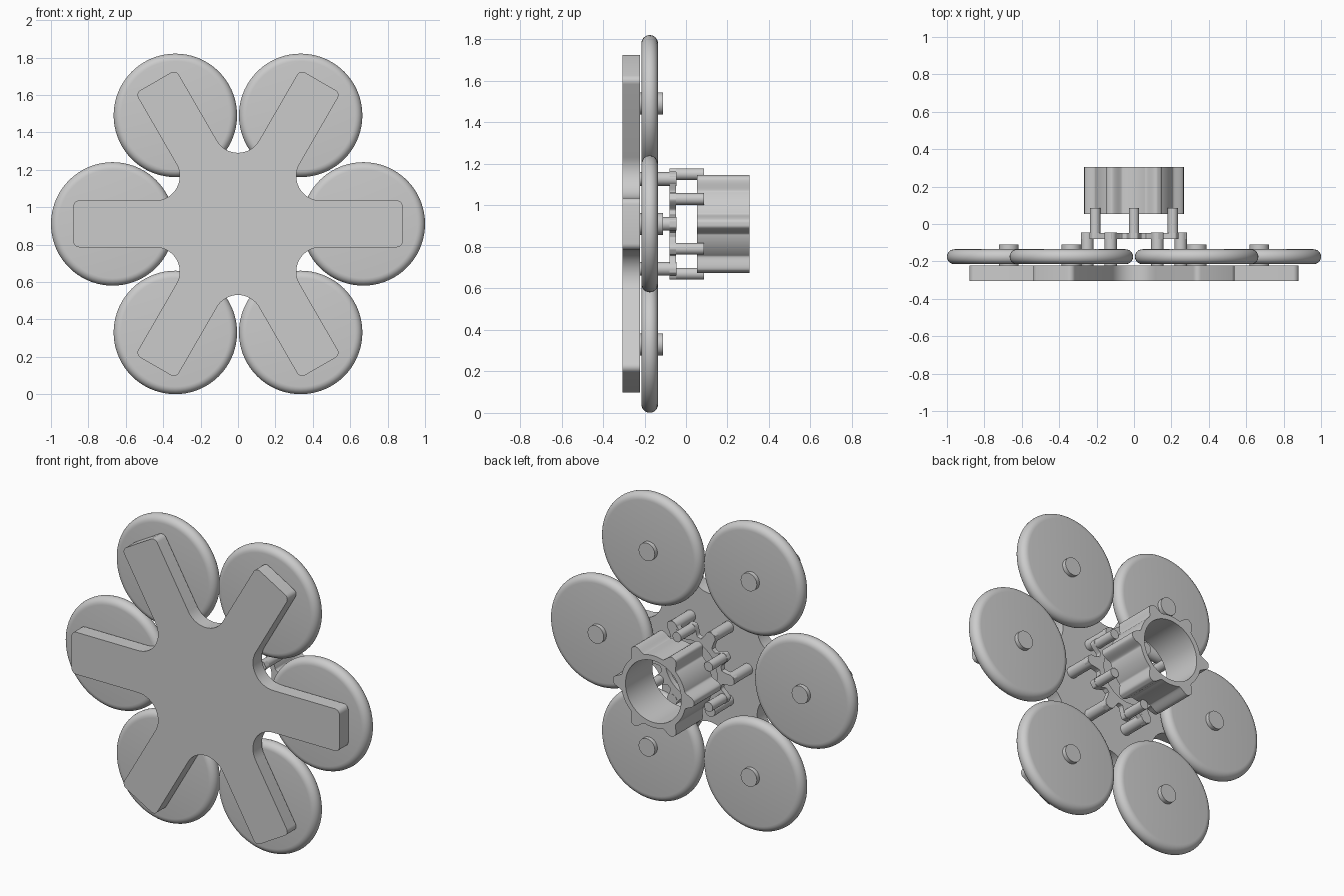
import bpy, bmesh, math
from math import sin, cos, pi, radians

if "Cube" in bpy.data.objects:
    bpy.data.objects.remove(bpy.data.objects["Cube"])

CZ = 0.911  # height of the central axis

grey = bpy.data.materials.new("plain_grey")
grey.diffuse_color = (0.6, 0.6, 0.6, 1)
grey.use_nodes = True
grey.node_tree.nodes["Principled BSDF"].inputs["Base Color"].default_value = grey.diffuse_color


def finish(bm, name, x=0, z=0, angle=35):
    bmesh.ops.recalc_face_normals(bm, faces=bm.faces)
    me = bpy.data.meshes.new(name)
    bm.to_mesh(me)
    bm.free()
    ob = bpy.data.objects.new(name, me)
    bpy.context.collection.objects.link(ob)
    me.materials.append(grey)
    ob.location = (x, 0, CZ + z)
    bpy.ops.object.select_all(action='DESELECT')
    ob.select_set(True)
    bpy.context.view_layer.objects.active = ob
    bpy.ops.object.shade_smooth_by_angle(angle=radians(angle))
    return ob


def extrude(name, pts, y0, y1, inner=None, x=0, z=0):
    """Extrude an x/z outline along y; inner is a matching hole outline."""
    bm = bmesh.new()

    def loop(p, y):
        return [bm.verts.new((a, y, b)) for a, b in p]

    def walls(a, b):
        n = len(a)
        for i in range(n):
            j = (i + 1) % n
            bm.faces.new((a[i], a[j], b[j], b[i]))

    o0, o1 = loop(pts, y0), loop(pts, y1)
    walls(o0, o1)
    if inner:
        i0, i1 = loop(inner, y0), loop(inner, y1)
        walls(i0, i1)
        walls(o0, i0)
        walls(o1, i1)
    else:
        bm.faces.new(o0)
        bm.faces.new(o1)
    return finish(bm, name, x, z)


def circle(r, n):
    return [(r * cos(2 * pi * i / n), r * sin(2 * pi * i / n)) for i in range(n)]


def lobed(base, tips, flat, foot, n=360):
    """Outline with evenly spaced rounded lobes, tip radii cycling through tips."""
    step = 60 / len(tips)
    pts = []
    for i in range(n):
        a = 360 * i / n
        k = round(a / step)
        t = min(1, max(0, (abs(a - k * step) - flat) / (foot - flat)))
        r = base + (tips[k % len(tips)] - base) * (1 - t * t * (3 - 2 * t))
        pts.append((r * cos(radians(a)), r * sin(radians(a))))
    return pts


def arc(cx, cz, r, a0, a1, n):
    return [(cx + r * cos(radians(a0 + (a1 - a0) * i / n)),
             cz + r * sin(radians(a0 + (a1 - a0) * i / n))) for i in range(n + 1)]


# Six-armed front plate: rounded arm ends and filleted valleys
h, tip, cr, fr = 0.125, 0.88, 0.03, 0.13
d = 2 * (fr + h)
arm = arc(tip - cr, cr - h, cr, -90, 0, 5) + arc(tip - cr, h - cr, cr, 0, 90, 5)
arm += arc(d * cos(pi / 6), d * sin(pi / 6), fr, 270, 150, 16)
star = []
for k in range(6):
    c, s = cos(k * pi / 3), sin(k * pi / 3)
    star += [(x * c - z * s, x * s + z * c) for x, z in arm]
extrude("six_arm_plate", star, -0.305, -0.222)

# Discs with fully rounded rims, each on a short axle
for k in range(6):
    cx, cz = 0.67 * cos(k * pi / 3), 0.67 * sin(k * pi / 3)
    bm = bmesh.new()
    prof = arc(0.29, -0.175, 0.04, -90, 90, 12)
    rings = [[bm.verts.new((r * a, y, r * b)) for a, b in circle(1, 72)] for r, y in prof]
    for p, q in zip(rings, rings[1:]):
        for i in range(72):
            j = (i + 1) % 72
            bm.faces.new((p[i], p[j], q[j], q[i]))
    bm.faces.new(rings[0])
    bm.faces.new(rings[-1])
    finish(bm, f"disc_{k + 1}", cx, cz)
    extrude(f"disc_axle_{k + 1}", circle(0.053, 32), -0.25, -0.11, x=cx, z=cz)

# Thin lobed carrier ring with front and rear pins
extrude("carrier_ring", lobed(0.205, (0.283, 0.268), 3, 12), -0.08, -0.048, circle(0.17, 360))
for k in range(6):
    a, b = k * pi / 3, (k + 0.5) * pi / 3
    extrude(f"front_pin_{k + 1}", circle(0.033, 24), -0.23, -0.046,
            x=0.25 * cos(a), z=0.25 * sin(a))
    extrude(f"rear_pin_{k + 1}", circle(0.028, 24), -0.08, 0.086,
            x=0.24 * cos(b), z=0.24 * sin(b))

# Rear tube with six ribs; the rear pins sit in its grooves
extrude("ribbed_tube", lobed(0.213, (0.266,), 2, 14), 0.054, 0.306, circle(0.183, 360))
